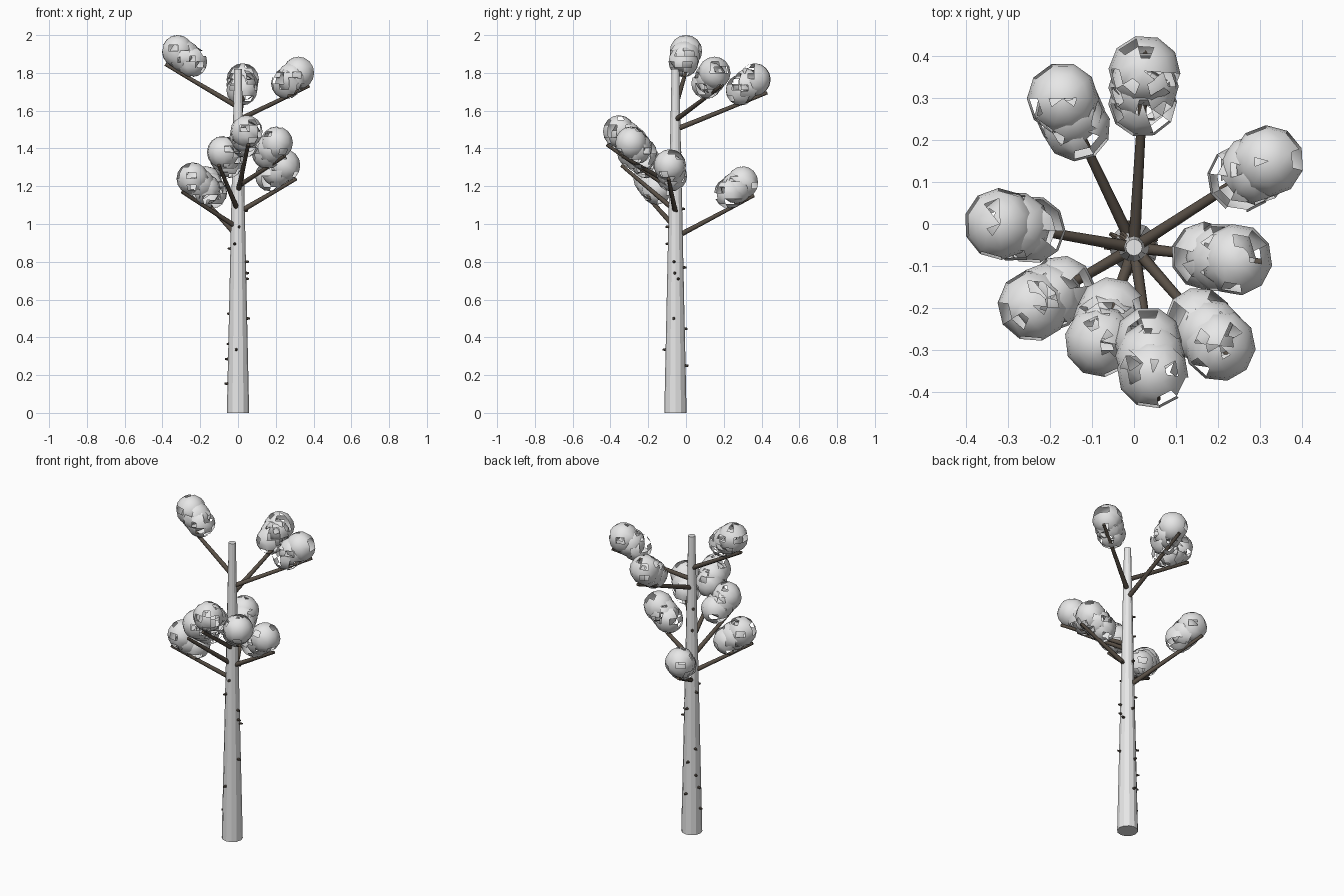
import bpy, bmesh, random
from math import cos, sin, radians
from mathutils import Vector, Matrix

random.seed(7)
if "Cube" in bpy.data.objects:
    bpy.data.objects.remove(bpy.data.objects["Cube"])

TRUNK_Y = -0.056
TRUNK_H = 1.82


def make_material(name, color):
    mat = bpy.data.materials.new(name)
    mat.use_nodes = True
    mat.diffuse_color = (*color, 1)
    mat.node_tree.nodes["Principled BSDF"].inputs["Base Color"].default_value = (*color, 1)
    return mat


pale = make_material("pale grey", (0.8, 0.8, 0.8))
bark = make_material("dark brown", (0.1, 0.08, 0.062))


def finish(bm, name, mat, angle):
    mesh = bpy.data.meshes.new(name)
    bm.to_mesh(mesh)
    bm.free()
    mesh.materials.append(mat)
    obj = bpy.data.objects.new(name, mesh)
    bpy.context.collection.objects.link(obj)
    bpy.ops.object.select_all(action="DESELECT")
    obj.select_set(True)
    bpy.context.view_layer.objects.active = obj
    bpy.ops.object.shade_smooth_by_angle(angle=radians(angle))
    return obj


def rod(bm, start, end, r1, r2, sides):
    """Tapered rod between two points."""
    start, end = Vector(start), Vector(end)
    axis = end - start
    turn = axis.to_track_quat("Z", "Y").to_matrix().to_4x4()
    bmesh.ops.create_cone(bm, cap_ends=True, segments=sides, radius1=r1, radius2=r2,
                          depth=axis.length,
                          matrix=Matrix.Translation((start + end) / 2) @ turn)


def shell(bm, center, radius, gaps):
    """Leaf ball with some of its faces missing."""
    made = bmesh.ops.create_uvsphere(
        bm, u_segments=10, v_segments=8, radius=radius,
        matrix=Matrix.Translation(center) @ Matrix.Rotation(random.uniform(0, 1), 4, "Z"))
    faces = list({f for v in made["verts"] for f in v.link_faces})
    faces.sort(key=lambda f: tuple(f.calc_center_median()))
    bmesh.ops.delete(bm, geom=random.sample(faces, int(len(faces) * gaps)), context="FACES")


# Trunk
bm = bmesh.new()
rod(bm, (0, TRUNK_Y, 0), (0, TRUNK_Y, TRUNK_H), 0.059, 0.02, 12)
finish(bm, "trunk", pale, 25)

# Branches with leaf balls: outer ball x, y, z and the height where the branch starts
branches = {
    "back_right": (-0.17, 0.30, 1.22, 0.93),
    "back": (0.025, 0.365, 1.765, 1.50),
    "back_left": (0.32, 0.15, 1.80, 1.55),
    "left": (0.245, -0.085, 1.31, 1.06),
    "front_left": (0.205, -0.29, 1.43, 1.20),
    "front": (0.045, -0.355, 1.49, 1.17),
    "front_middle": (-0.08, -0.28, 1.38, 1.07),
    "front_right": (-0.24, -0.195, 1.24, 0.98),
    "right": (-0.32, 0.0, 1.915, 1.62),
}
for name, (x, y, z, start_z) in branches.items():
    ball = Vector((x, y, z))
    out = Vector((x, y - TRUNK_Y, 0)).normalized()
    bm = bmesh.new()
    rod(bm, (0, TRUNK_Y, start_z), ball + out * 0.065 - Vector((0, 0, 0.07)), 0.014, 0.009, 8)
    finish(bm, name + "_branch", bark, 50)

    bm = bmesh.new()
    for step in range(3):
        center = ball - step * (out * 0.038 + Vector((0, 0, 0.028)))
        shell(bm, center, 0.086 - step * 0.002, 0.17 + step * 0.1)
    finish(bm, name + "_leaves", pale, 60)

# Short twig stubs on the trunk: height and direction in degrees
stubs = [(0.155, 180), (0.25, 90), (0.285, 170), (0.335, 260), (0.365, 150), (0.445, 100),
         (0.5, -10), (0.525, 150), (0.71, 20), (0.74, -5), (0.77, 90), (0.8, -10),
         (0.87, 160), (0.895, 245), (0.985, 280), (1.07, 10), (1.08, 100), (1.25, 130),
         (1.38, 140)]
bm = bmesh.new()
for z, degrees in stubs:
    a = radians(degrees)
    d = Vector((cos(a), sin(a), 0))
    r = 0.059 - 0.039 * z / TRUNK_H
    base = Vector((0, TRUNK_Y, z))
    rod(bm, base + d * (r - 0.012), base + d * (r + 0.016), 0.01, 0.005, 6)
finish(bm, "twig_stubs", bark, 40)
